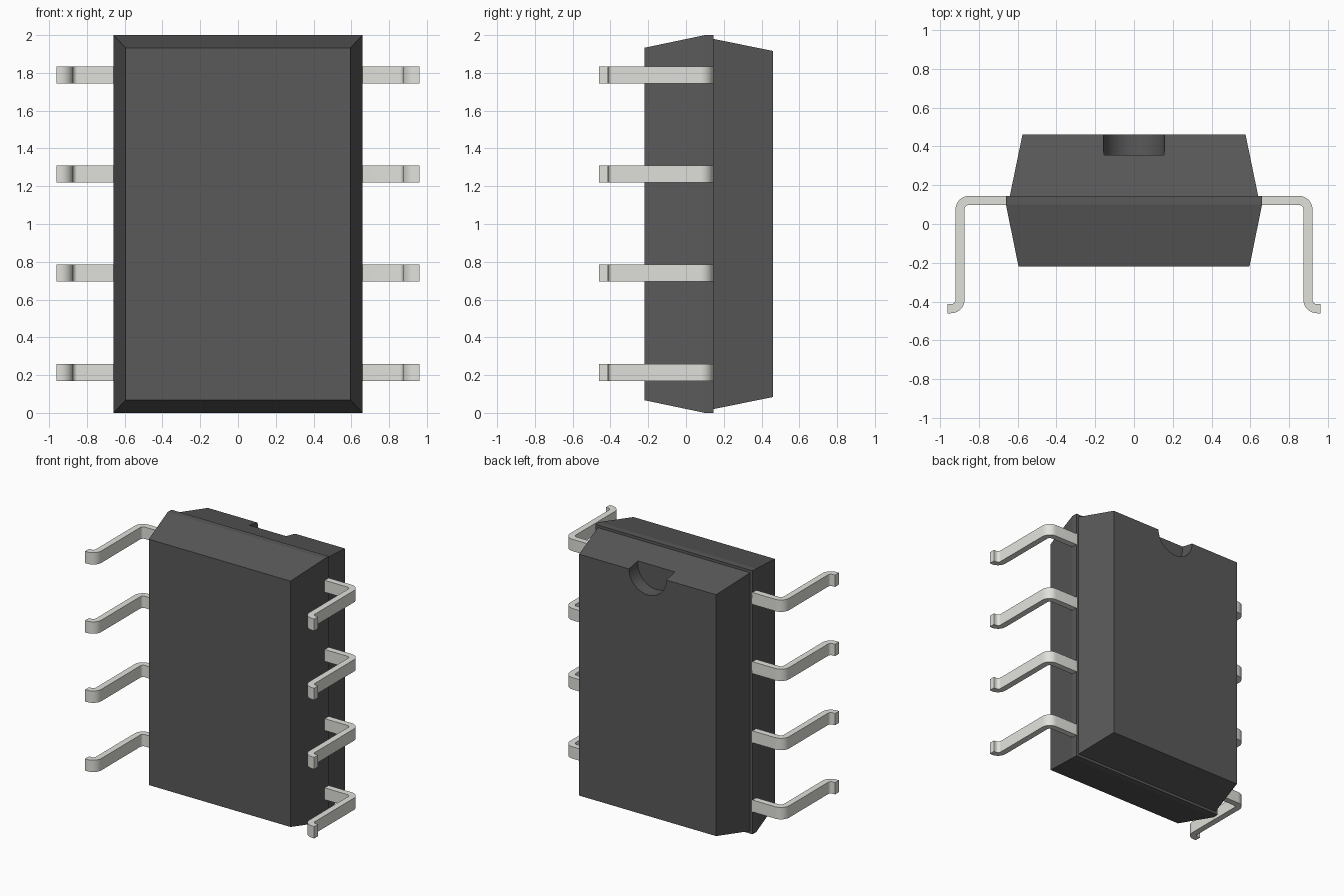
import bpy, bmesh, math

if "Cube" in bpy.data.objects:
    bpy.data.objects.remove(bpy.data.objects["Cube"])

def material(name, col):
    m = bpy.data.materials.new(name)
    m.diffuse_color = (*col, 1)
    m.use_nodes = True
    m.node_tree.nodes["Principled BSDF"].inputs["Base Color"].default_value = m.diffuse_color
    return m

def add_object(name, bm, mat):
    bmesh.ops.recalc_face_normals(bm, faces=bm.faces)
    me = bpy.data.meshes.new(name)
    bm.to_mesh(me)
    bm.free()
    ob = bpy.data.objects.new(name, me)
    bpy.context.collection.objects.link(ob)
    if mat:
        me.materials.append(mat)
    return ob

dark = material("dark_resin", (0.1, 0.1, 0.1))
metal = material("tinned_metal", (0.75, 0.75, 0.71))

# Body: rectangular rings lofted front to back (y, half width, half height)
rings = [(-0.22, 0.595, 0.933), (0.10, 0.66, 1.0), (0.145, 0.66, 1.0),
         (0.145, 0.64, 0.98), (0.46, 0.575, 0.916)]
bm = bmesh.new()
loops = [[bm.verts.new((sx * hx, y, 1 + sz * hz))
          for sx, sz in ((-1, -1), (1, -1), (1, 1), (-1, 1))]
         for y, hx, hz in rings]
for a, b in zip(loops, loops[1:]):
    for i in range(4):
        j = (i + 1) % 4
        bm.faces.new((a[i], a[j], b[j], b[i]))
bm.faces.new(loops[0])
bm.faces.new(loops[-1])
body = add_object("chip_body", bm, dark)

# Half-round orientation notch in the back face, at the top edge
bpy.ops.mesh.primitive_cylinder_add(vertices=48, radius=0.157, depth=0.3,
                                    location=(0, 0.505, 1.918),
                                    rotation=(math.pi / 2, 0, 0))
cutter = bpy.context.object
cutter.name = "notch_cutter"
cut = body.modifiers.new("notch", 'BOOLEAN')
cut.operation = 'DIFFERENCE'
cut.solver = 'EXACT'
cut.object = cutter
bpy.context.view_layer.objects.active = body
bpy.ops.object.select_all(action='DESELECT')
body.select_set(True)
bpy.ops.object.modifier_apply(modifier="notch")
bpy.data.objects.remove(cutter)
bpy.ops.object.shade_smooth_by_angle(angle=math.radians(9))

# Pin: bent strip profile in the xy plane, extruded along z
def arc(cx, cy, r, a0, a1, n=10):
    return [(cx + r * math.cos(math.radians(a0 + (a1 - a0) * i / n)),
             cy + r * math.sin(math.radians(a0 + (a1 - a0) * i / n)))
            for i in range(n + 1)]

R, r = 0.07, 0.023
outer = [(0.655, 0.145)] + arc(0.85, 0.075, R, 90, 0) \
    + arc(0.943, -0.39, r, 180, 270) + [(0.962, -0.413)]
inner = [(0.655, 0.098)] + arc(0.85, 0.075, r, 90, 0) \
    + arc(0.943, -0.39, R, 180, 270) + [(0.962, -0.46)]

def pin(name, z, width=0.09):
    bm = bmesh.new()
    o = [bm.verts.new((x, y, z - width / 2)) for x, y in outer]
    n = [bm.verts.new((x, y, z - width / 2)) for x, y in inner]
    faces = [bm.faces.new((o[i], o[i + 1], n[i + 1], n[i]))
             for i in range(len(o) - 1)]
    ext = bmesh.ops.extrude_face_region(bm, geom=faces, use_keep_orig=True)
    bmesh.ops.translate(bm, vec=(0, 0, width),
                        verts=[v for v in ext["geom"] if isinstance(v, bmesh.types.BMVert)])
    ob = add_object(name, bm, metal)
    bpy.ops.object.select_all(action='DESELECT')
    bpy.context.view_layer.objects.active = ob
    ob.select_set(True)
    bpy.ops.object.shade_smooth_by_angle(angle=math.radians(30))
    # Matching pin on the other side
    ob.modifiers.new("mirror", 'MIRROR')

for i in range(4):
    pin(f"pin_pair_{i + 1}", 0.215 + 0.525 * i)
